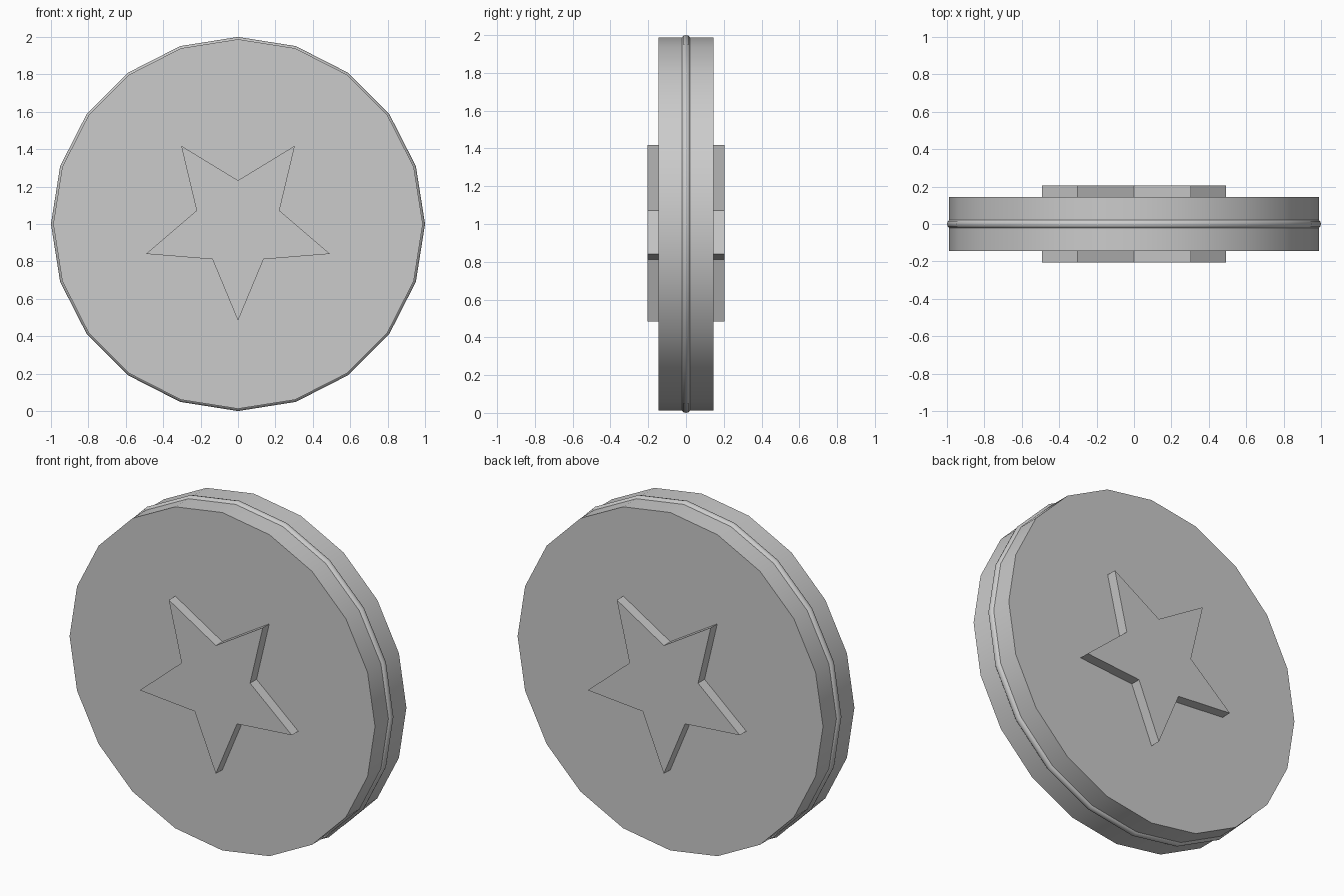
import bpy
import bmesh
from math import sin, cos, pi, radians

if "Cube" in bpy.data.objects:
    bpy.data.objects.remove(bpy.data.objects["Cube"], do_unlink=True)

grey = bpy.data.materials.new("light grey")
grey.use_nodes = True
colour = (0.6, 0.6, 0.6, 1)
grey.diffuse_color = colour
grey.node_tree.nodes["Principled BSDF"].inputs["Base Color"].default_value = colour

CENTRE = 1.0
SIDES = 20


def ring(radii, y):
    """Points around the y axis, starting at the bottom, cycling through radii."""
    n = SIDES if len(radii) == 1 else 10
    return [(r * sin(a), y, CENTRE - r * cos(a))
            for i in range(n)
            for r, a in [(radii[i % len(radii)], 2 * pi * i / n)]]


def loft(name, rings, smooth):
    """Join a stack of rings with quads and cap both ends."""
    bm = bmesh.new()
    loops = [[bm.verts.new(p) for p in r] for r in rings]
    n = len(loops[0])
    for a, b in zip(loops, loops[1:]):
        for i in range(n):
            j = (i + 1) % n
            bm.faces.new((a[i], a[j], b[j], b[i]))
    bm.faces.new(loops[0])
    bm.faces.new(loops[-1])
    bmesh.ops.recalc_face_normals(bm, faces=bm.faces)
    mesh = bpy.data.meshes.new(name)
    bm.to_mesh(mesh)
    bm.free()
    mesh.materials.append(grey)
    obj = bpy.data.objects.new(name, mesh)
    bpy.context.collection.objects.link(obj)
    if smooth:
        bpy.ops.object.select_all(action="DESELECT")
        obj.select_set(True)
        bpy.context.view_layer.objects.active = obj
        bpy.ops.object.shade_smooth_by_angle(angle=radians(40))
    return obj


# Coin-shaped body
loft("disc_body", [ring([0.988], y) for y in (-0.145, 0.145)], True)

# Thin rounded ridge running round the middle of the rim
ridge = [(0.975 + 0.025 * sin(t), -0.025 * cos(t))
         for t in [pi * k / 6 for k in range(7)]]
loft("rim_ridge", [ring([r], y) for r, y in ridge], True)

# Star standing proud of both faces, one point down
loft("raised_star", [ring([0.517, 0.233], y) for y in (-0.205, 0.205)], False)
